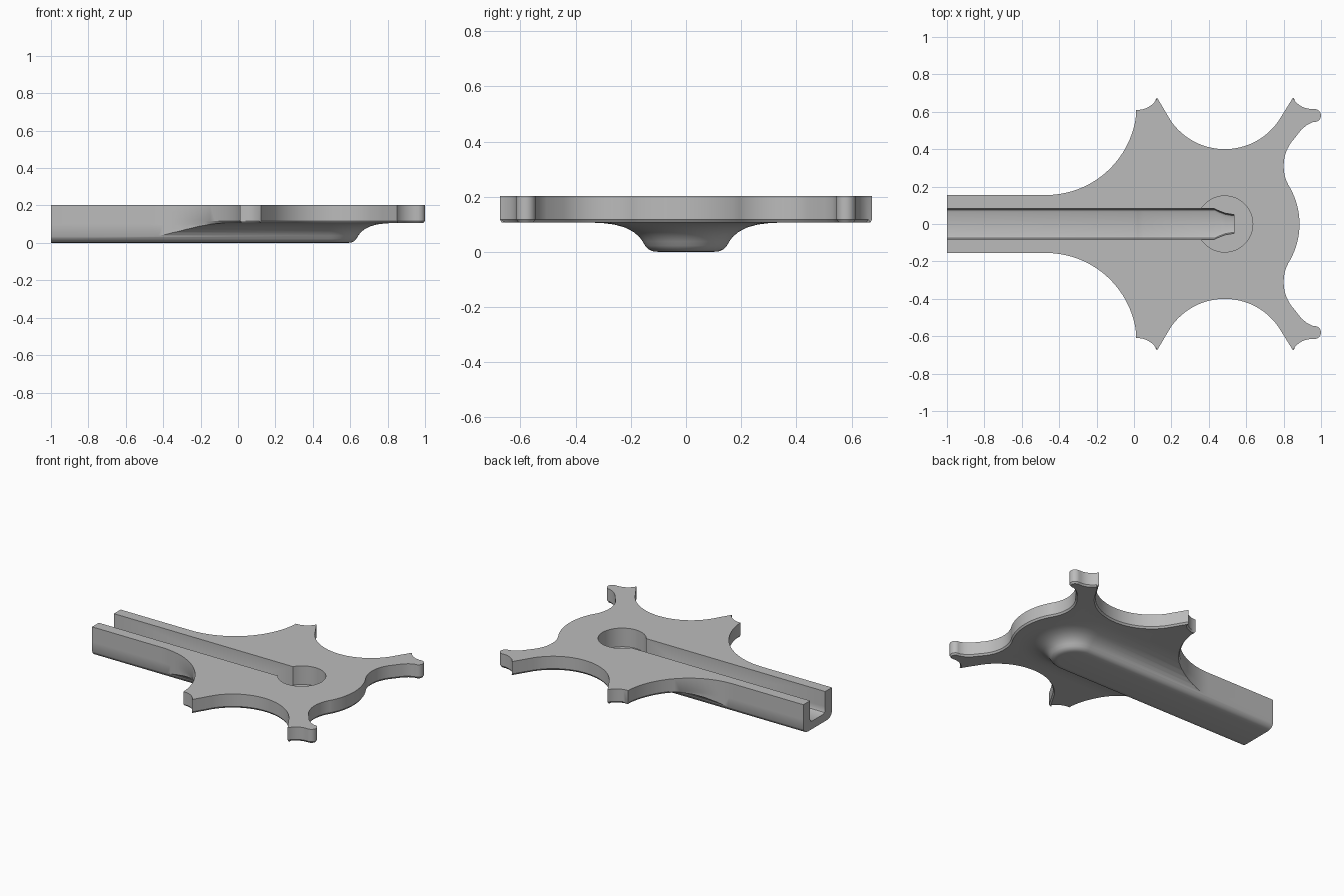
import bpy, bmesh, math
from mathutils import Vector

if "Cube" in bpy.data.objects:
    bpy.data.objects.remove(bpy.data.objects["Cube"])


def arc(cx, cy, r, a0, a1, n):
    return [(cx + r * math.cos(math.radians(a0 + (a1 - a0) * i / n)),
             cy + r * math.sin(math.radians(a0 + (a1 - a0) * i / n))) for i in range(n + 1)]


def loft(name, sections):
    """Closed solid through sections with equal point counts."""
    bm = bmesh.new()
    rings = [[bm.verts.new(p) for p in s] for s in sections]
    n = len(rings[0])
    for a, b in zip(rings, rings[1:]):
        for i in range(n):
            j = (i + 1) % n
            bm.faces.new((a[i], a[j], b[j], b[i]))
    bm.faces.new(rings[0][::-1])
    bm.faces.new(rings[-1])
    bmesh.ops.recalc_face_normals(bm, faces=bm.faces)
    me = bpy.data.meshes.new(name)
    bm.to_mesh(me)
    bm.free()
    ob = bpy.data.objects.new(name, me)
    bpy.context.collection.objects.link(ob)
    return ob


# Outline of handle and pronged head, back half, then mirrored
half = [(-1, 0.155)]
half += arc(-0.47, 0.64, 0.485, -90, -7, 20)        # handle sweeping into prong
half += arc(0.02, 0.727, 0.117, -94, -27, 8)        # notch in first prong
half += arc(0.485, 0.75, 0.35, 215, 325, 24)        # side scallop
half += arc(0.95, 0.73, 0.115, 209, 277, 8)         # notch in second prong
half += arc(0.965, 0.58, 0.035, 80, -100, 10)       # rounded prong tip
half += [(0.925, 0.53), (0.895, 0.505)]
half += arc(1.017, 0.31, 0.217, 137, 213, 14)       # end scallop
half += arc(0.491, 0, 0.394, 29, 0, 8)              # rounded nose
outline = half + [(x, -y) for x, y in reversed(half[:-1])]

# Inset copy of the outline for the softened lower lip of the head
inset = []
for i, (x, y) in enumerate(outline):
    a = Vector(outline[i - 1])
    b = Vector(outline[(i + 1) % len(outline)])
    t = (b - a).normalized()
    d = 0.013 * min(1, max(0, (x + 0.35) / 0.25))
    inset.append((x + t.y * d, y - t.x * d))

body = loft("spinner_body", [[(x, y, z) for x, y in pts] for pts, z in
                             ((inset, -0.1), (inset, 0.1), (outline, 0.118), (outline, 0.203))])

# Keel envelope: round-ended trough flaring out into the flat underside
profile = [(0.1, 0), (0.12, 0.002), (0.136, 0.009), (0.148, 0.022), (0.157, 0.038),
           (0.17, 0.055), (0.19, 0.072), (0.22, 0.088), (0.26, 0.099), (0.3, 0.104),
           (0.34, 0.106), (1.5, 0.106), (1.5, 0.4)]
keel = loft("keel_envelope", [
    [(-1.2, -r, z)] + [(x, y, z) for x, y in arc(0.485, 0, r, -90, 90, 32)] + [(-1.2, r, z)]
    for r, z in profile])

# Slot along the handle, stepping down and narrowing inside the round pocket
sections = []
for x, w, f in ((-1.1, 0.082, 0.055), (0.0, 0.082, 0.055), (0.02, 0.082, 0.05),
                (0.05, 0.082, 0.042), (0.43, 0.082, 0.042), (0.455, 0.07, 0.042),
                (0.49, 0.057, 0.042), (0.535, 0.05, 0.042)):
    side = [(w, 0.3), (w, f + 0.02), (w - 0.006, f + 0.006), (w - 0.02, f)]
    sections.append([(x, y, z) for y, z in side + [(-y, z) for y, z in reversed(side)]])
slot = loft("slot_cutter", sections)

# Round pocket
pocket = loft("pocket_cutter", [[(x, y, z) for x, y in arc(0.485, 0, 0.15, 0, 360, 48)[:-1]]
                                for z in (0.075, 0.35)])

for cutter, op in ((keel, 'INTERSECT'), (slot, 'DIFFERENCE'), (pocket, 'DIFFERENCE')):
    mod = body.modifiers.new(cutter.name, 'BOOLEAN')
    mod.operation = op
    mod.solver = 'EXACT'
    mod.object = cutter

# Apply the cuts and discard the cutters
bpy.context.view_layer.update()
dg = bpy.context.evaluated_depsgraph_get()
result = bpy.data.meshes.new_from_object(body.evaluated_get(dg))
body.modifiers.clear()
body.data = result
for cutter in (keel, slot, pocket):
    bpy.data.objects.remove(cutter)

# Colour and shading
grey = bpy.data.materials.new("plain_grey")
grey.diffuse_color = (0.5, 0.5, 0.5, 1)
grey.use_nodes = True
grey.node_tree.nodes["Principled BSDF"].inputs["Base Color"].default_value = grey.diffuse_color
body.data.materials.clear()
body.data.materials.append(grey)
bpy.context.view_layer.objects.active = body
body.select_set(True)
bpy.ops.object.shade_smooth_by_angle(angle=math.radians(30))
